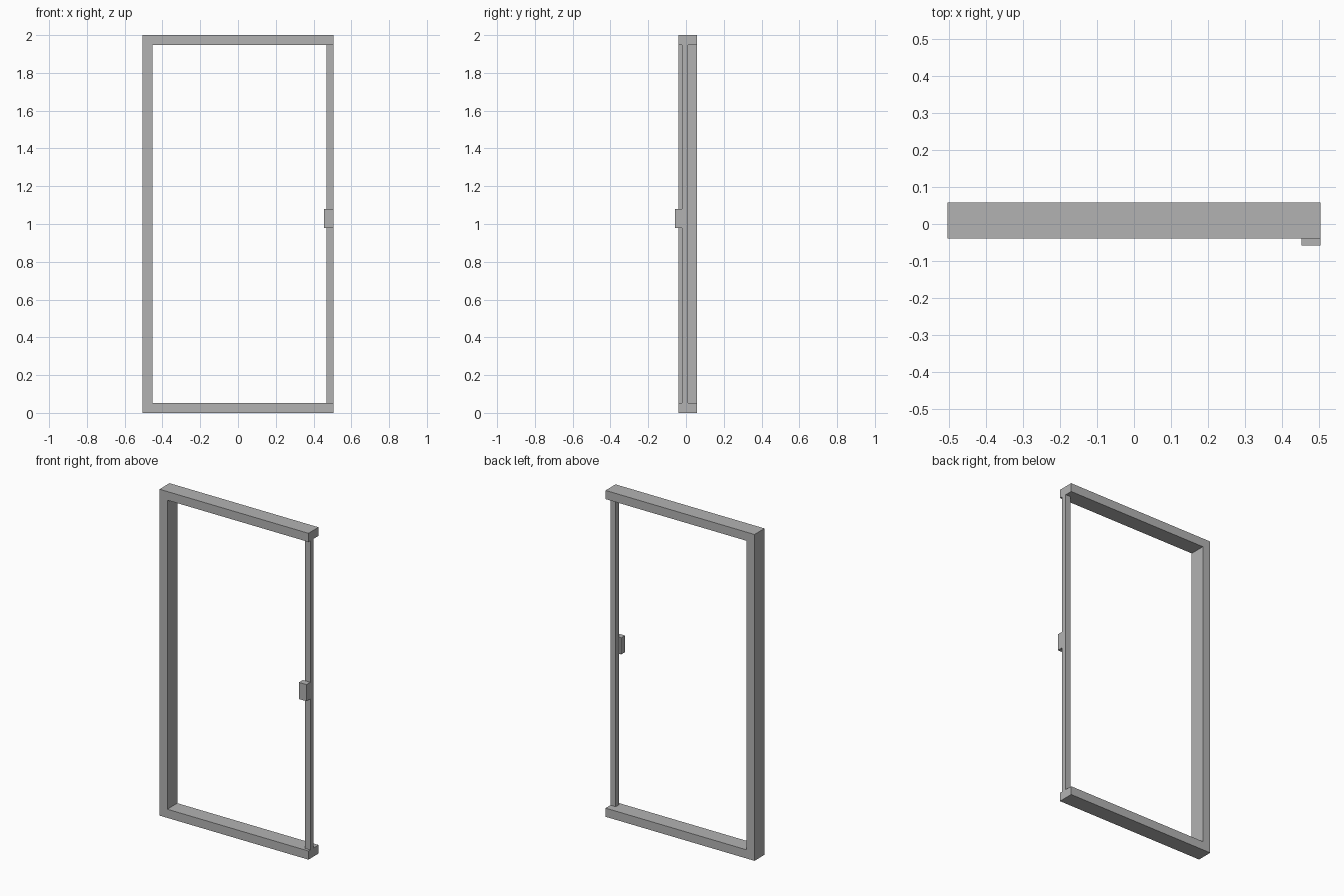
import bpy
import bmesh
from mathutils import Vector

if "Cube" in bpy.data.objects:
    bpy.data.objects.remove(bpy.data.objects["Cube"], do_unlink=True)

grey = bpy.data.materials.new("plain grey")
grey.use_nodes = True
colour = (0.45, 0.45, 0.45, 1)
grey.diffuse_color = colour
grey.node_tree.nodes["Principled BSDF"].inputs["Base Color"].default_value = colour


def extrude_profile(name, points, y_front, y_back):
    """Extrude an outline drawn in x, z along y."""
    bm = bmesh.new()
    face = bm.faces.new([bm.verts.new((x, y_front, z)) for x, z in points])
    result = bmesh.ops.extrude_face_region(bm, geom=[face])
    verts = [v for v in result["geom"] if isinstance(v, bmesh.types.BMVert)]
    bmesh.ops.translate(bm, verts=verts, vec=Vector((0, y_back - y_front, 0)))
    bmesh.ops.recalc_face_normals(bm, faces=bm.faces)
    mesh = bpy.data.meshes.new(name)
    bm.to_mesh(mesh)
    bm.free()
    mesh.materials.append(grey)
    obj = bpy.data.objects.new(name, mesh)
    bpy.context.collection.objects.link(obj)
    return obj


def rectangle(x0, x1, z0, z1):
    return [(x0, z0), (x1, z0), (x1, z1), (x0, z1)]


half_width, height, bar = 0.505, 2.0, 0.053
inner = bar - half_width

# Three-sided frame, open at the post side
extrude_profile("door_frame", [
    (-half_width, 0), (half_width, 0), (half_width, bar), (inner, bar),
    (inner, height - bar), (half_width, height - bar),
    (half_width, height), (-half_width, height)], -0.039, 0.058)

# Slim post closing the open side
post_front = -0.021
extrude_profile("slim_post", rectangle(0.469, half_width, bar, height - bar),
                post_front, 0.011)

# Block handle on the front of the post
extrude_profile("handle", rectangle(0.454, half_width, 0.978, 1.08),
                -0.058, post_front)
